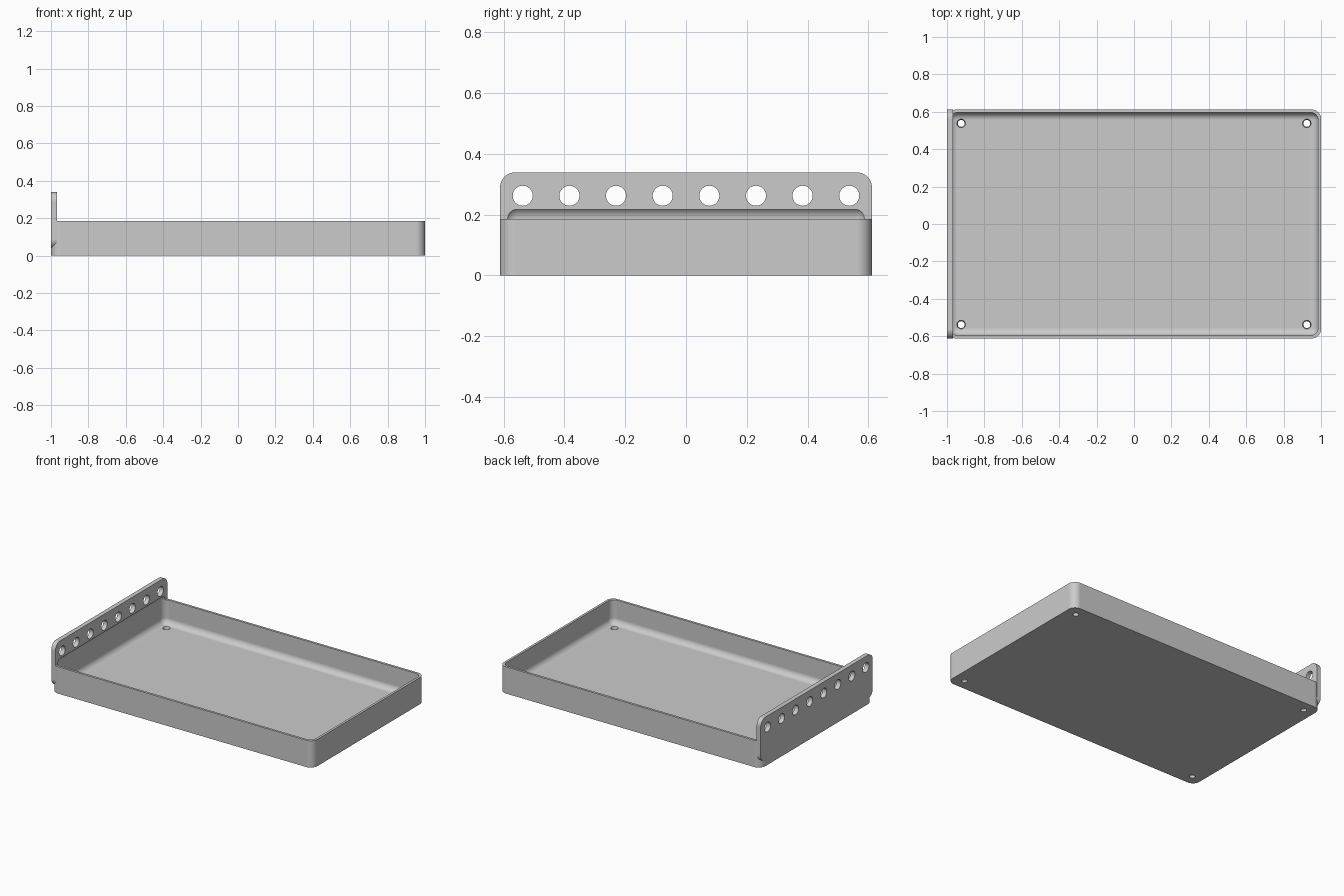
import bpy, bmesh, math
from mathutils import Matrix, Vector

if "Cube" in bpy.data.objects:
    bpy.data.objects.remove(bpy.data.objects["Cube"])

X, Y = 1.0, 0.612          # half length and half width
HEIGHT, WALL, FLOOR = 0.185, 0.016, 0.02
PANEL_X = -0.969           # inner face of the hole panel

grey = bpy.data.materials.new("light grey")
grey.use_nodes = True
grey.diffuse_color = (0.6, 0.6, 0.6, 1)
grey.node_tree.nodes["Principled BSDF"].inputs["Base Color"].default_value = grey.diffuse_color


def make_object(name, bm):
    mesh = bpy.data.meshes.new(name)
    bm.to_mesh(mesh)
    bm.free()
    mesh.materials.append(grey)
    obj = bpy.data.objects.new(name, mesh)
    bpy.context.collection.objects.link(obj)
    return obj


def rounded_box(name, low, high, radius, axis=None):
    """Box with rounded edges: only those along one axis, or all of them."""
    low, high = Vector(low), Vector(high)
    bm = bmesh.new()
    bmesh.ops.create_cube(bm, size=1)
    size = high - low
    for v in bm.verts:
        v.co = (low + high) / 2 + Vector(c * s for c, s in zip(v.co, size))
    edges = [e for e in bm.edges
             if axis is None or abs((e.verts[0].co - e.verts[1].co)[axis]) > 1e-4]
    bmesh.ops.bevel(bm, geom=edges, offset=radius, segments=10, profile=0.5,
                    affect='EDGES', clamp_overlap=True)
    return make_object(name, bm)


def pins(name, places, r_low, r_high, depth, turn):
    """Row of round cutters, one at each place."""
    bm = bmesh.new()
    for place in places:
        bmesh.ops.create_cone(bm, cap_ends=True, segments=32, radius1=r_low,
                              radius2=r_high, depth=depth,
                              matrix=Matrix.Translation(place) @ turn)
    return make_object(name, bm)


def combine(target, other, operation):
    """Apply a boolean and discard the helper."""
    other.hide_render = True
    bpy.context.view_layer.objects.active = target
    mod = target.modifiers.new(operation.lower(), 'BOOLEAN')
    mod.operation, mod.object, mod.solver = operation, other, 'EXACT'
    bpy.ops.object.modifier_apply(modifier=mod.name)
    bpy.data.objects.remove(other)


# Tray body with rounded upright corners
tray = rounded_box("tray", (-X, -Y, 0), (X, Y, HEIGHT), 0.05, axis=2)

# Upright hole panel on the right end
panel = rounded_box("hole_panel", (-X, -Y, 0.038), (PANEL_X, Y, 0.339), 0.05, axis=0)
combine(tray, panel, 'UNION')

# Filleted cavity, which also scoops the foot of the panel
cavity = rounded_box("cavity_cutter", (WALL - X, WALL - Y, FLOOR),
                     (X - WALL, Y - WALL, 0.226), 0.04)
combine(tray, cavity, 'DIFFERENCE')

# Row of eight holes through the panel
row = [Vector((-0.985, (i - 3.5) * 0.1535, 0.262)) for i in range(8)]
combine(tray, pins("panel_hole_cutter", row, 0.033, 0.033, 0.1,
                   Matrix.Rotation(math.pi / 2, 4, 'Y')), 'DIFFERENCE')

# Tapered screw holes in the floor corners
corners = [Vector((sx * 0.924, sy * 0.538, 0.015)) for sx in (-1, 1) for sy in (-1, 1)]
combine(tray, pins("floor_hole_cutter", corners, 0.017, 0.027, 0.04,
                   Matrix.Identity(4)), 'DIFFERENCE')

# Smooth curves, crisp edges
bpy.ops.object.select_all(action='DESELECT')
tray.select_set(True)
bpy.context.view_layer.objects.active = tray
bpy.ops.object.shade_smooth_by_angle(angle=math.radians(30))
weighted = tray.modifiers.new("even_normals", 'WEIGHTED_NORMAL')
weighted.keep_sharp = True
